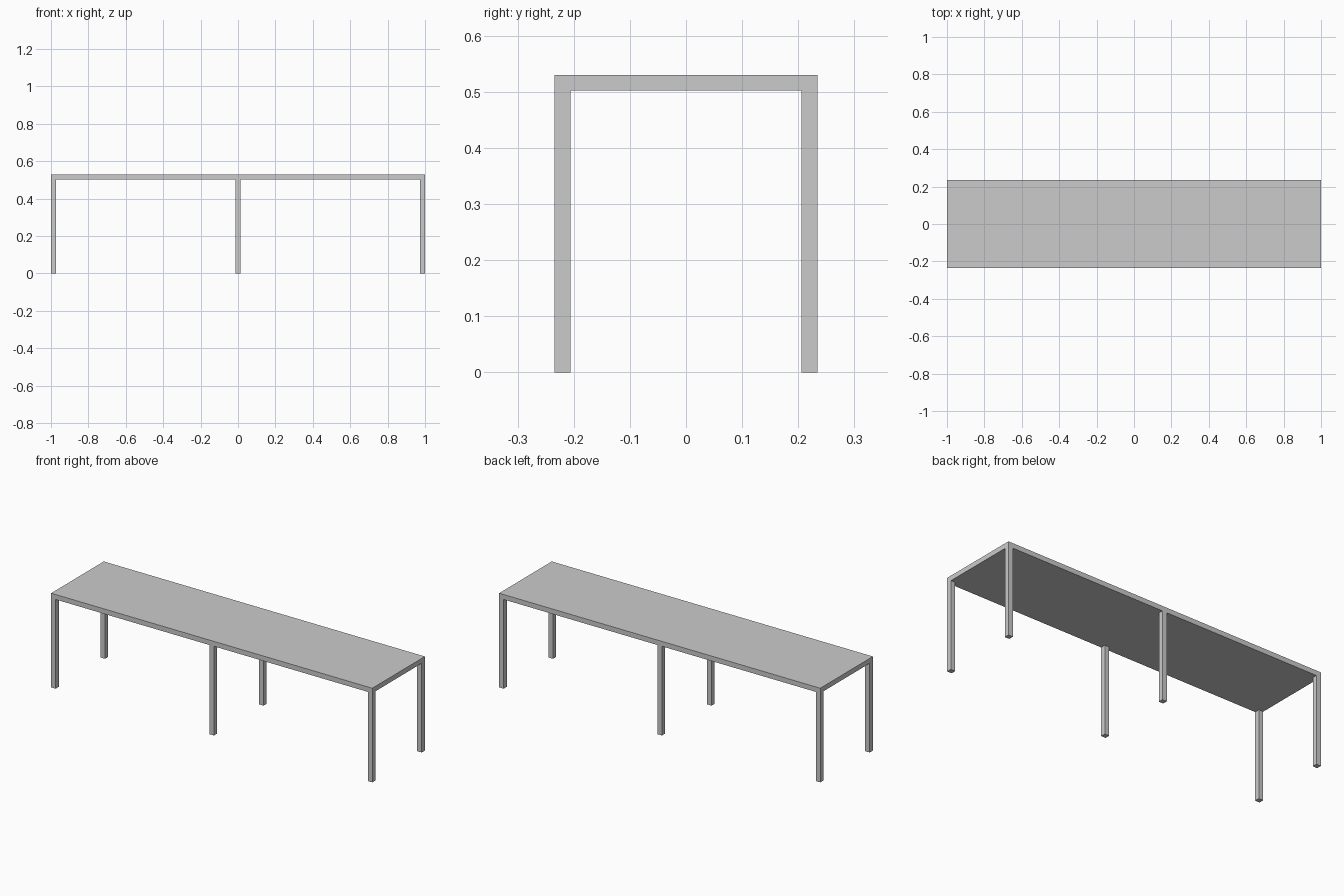
import bpy

cube = bpy.data.objects.get("Cube")
if cube:
    bpy.data.objects.remove(cube, do_unlink=True)

LENGTH, DEPTH, HEIGHT = 2.0, 0.468, 0.53
BAR = 0.028  # thickness of the top and of the square legs

grey = bpy.data.materials.new("light_grey")
grey.use_nodes = True
colour = (0.6, 0.6, 0.6, 1)
grey.diffuse_color = colour
grey.node_tree.nodes["Principled BSDF"].inputs["Base Color"].default_value = colour


def box(name, centre, size):
    bpy.ops.mesh.primitive_cube_add(size=1, location=centre)
    obj = bpy.context.object
    obj.name = name
    obj.scale = size
    bpy.ops.object.transform_apply(location=False, rotation=False, scale=True)
    obj.data.materials.append(grey)
    return obj


# Table top
box("table_top", (0, 0, HEIGHT - BAR / 2), (LENGTH, DEPTH, BAR))

# Three pairs of legs, flush with the edges of the top
leg_height = HEIGHT - BAR
for x_name, x_side in (("right", -1), ("middle", 0), ("left", 1)):
    for y_name, y_side in (("front", -1), ("back", 1)):
        box(f"{y_name}_{x_name}_leg",
            (x_side * (LENGTH - BAR) / 2, y_side * (DEPTH - BAR) / 2, leg_height / 2),
            (BAR, BAR, leg_height))
